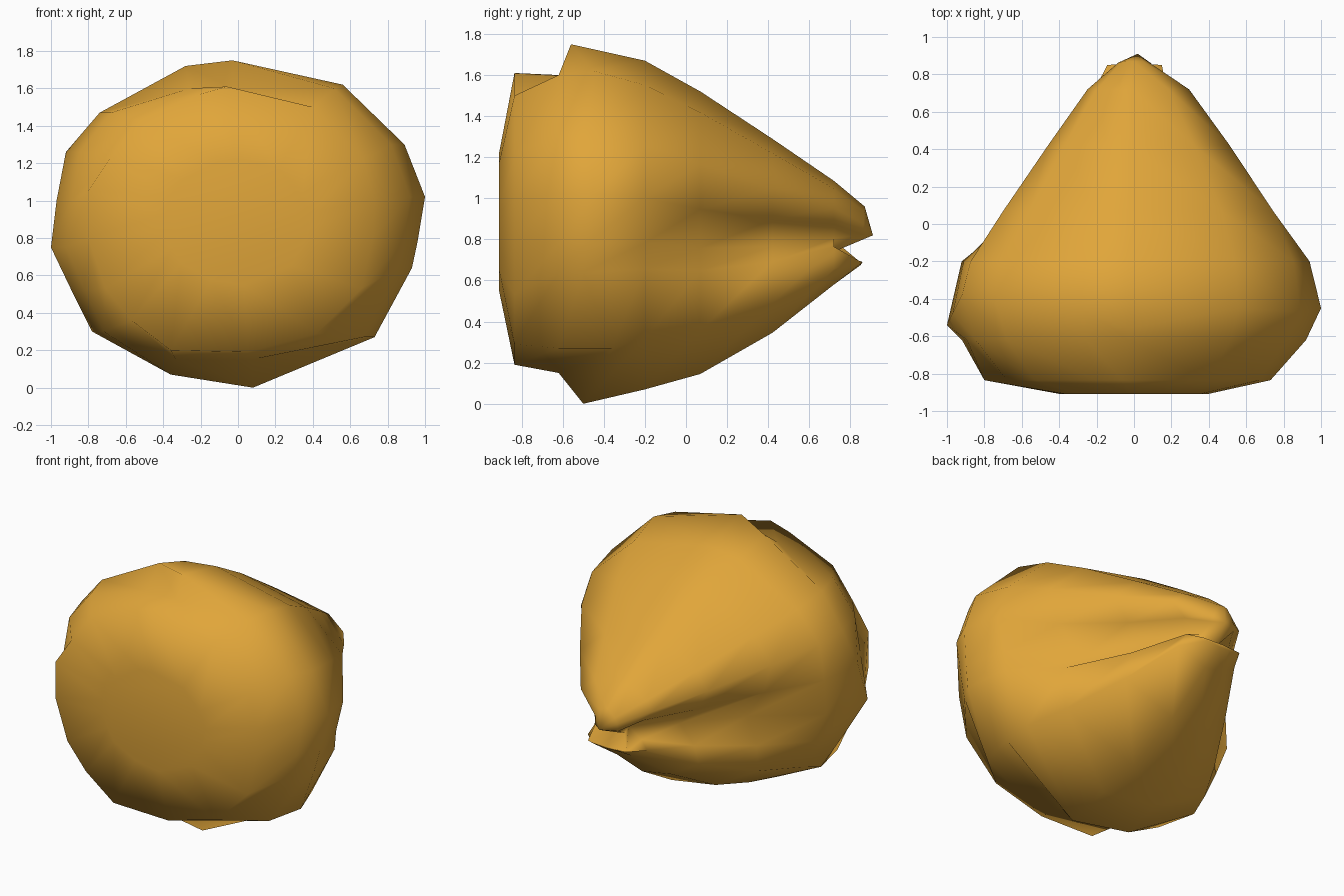
import bpy
import bmesh

if "Cube" in bpy.data.objects:
    bpy.data.objects.remove(bpy.data.objects["Cube"], do_unlink=True)

# Material
gold = bpy.data.materials.new("golden_yellow")
gold.use_nodes = True
colour = (0.75, 0.38, 0.042, 1.0)
gold.diffuse_color = colour
gold.node_tree.nodes["Principled BSDF"].inputs["Base Color"].default_value = colour

# Widest, slightly uneven cross-section (x, y, z), from the right-hand fold upward
FULL_HEIGHT = 1.75
girth = [(.96, -.48, .78), (1, -.45, 1.02), (.89, -.47, 1.3), (.56, -.45, 1.62),
         (-.03, -.56, 1.75), (-.28, -.45, 1.72), (-.74, -.42, 1.47), (-.92, -.38, 1.26),
         (-.97, -.48, 1), (-1, -.54, .75), (-.89, -.45, .52), (-.78, -.35, .3),
         (-.36, -.48, .07), (.08, -.5, 0), (.73, -.36, .27), (.93, -.5, .64)]

# Rim of the front face (x, z), in the same order
rim = [(.72, .8), (.73, 1), (.67, 1.22), (.4, 1.5), (-.06, 1.61), (-.2, 1.57),
       (-.53, 1.43), (-.68, 1.23), (-.8, 1.05), (-.8, .8), (-.71, .53), (-.57, .36),
       (-.36, .2), (.05, .19), (.42, .29), (.66, .53)]

COUNT = len(girth)
FOLD_A, FOLD_B = 0, 9
BESIDE_FOLD = (FOLD_A + 1, FOLD_B - 1, FOLD_B + 1, COUNT - 1)
SHOULDER = (2, 3, 14)


def pinch(index, depth):
    """Sink the fold fully and the slopes beside it less; swell the shoulders."""
    if index in (FOLD_A, FOLD_B):
        return 1 - depth
    if index in BESIDE_FOLD:
        return 1 - depth * 0.4
    if index in SHOULDER:
        return 1 + depth * 0.3
    return 1


def scaled_ring(y, width, low, high, depth):
    ring = []
    for i, (x, _, z) in enumerate(girth):
        height = low + (high - low) * z / FULL_HEIGHT
        ring.append((x * width * pinch(i, depth), y, height))
    return ring


def clamped_ring(y, width, low, high):
    """Cross-section with its top and bottom cut flat."""
    return [(x * width, y, min(max(z, low), high)) for x, _, z in girth]


def lip_ring():
    """Back end: narrow upper lip, wide lower lip, and the fold set in between."""
    ring = []
    for i, (x, _, z) in enumerate(girth):
        if i in (FOLD_A, FOLD_B):
            ring.append((x * 0.04, 0.72, 0.74))
        elif i < FOLD_B:
            t = (z - 1) / (FULL_HEIGHT - 1)
            ring.append((x * 0.09, 0.86 + 0.01 * t, 0.82 + 0.14 * t))
        else:
            ring.append((x * 0.16, 0.85, 0.675 + 0.025 * z))
    return ring


rings = [
    scaled_ring(-.91, .39, .55, 1.22, 0),
    [(x, -.835, z) for x, z in rim],
    clamped_ring(-.62, .92, .15, 1.6),
    girth,
    scaled_ring(-.2, .95, .07, 1.67, .03),
    scaled_ring(.07, .76, .145, 1.52, .33),
    scaled_ring(.42, .5, .345, 1.29, .5),
    scaled_ring(.72, .27, .58, 1.085, .75),
    lip_ring(),
]

# Body lofted through the rings
bm = bmesh.new()
loops = [[bm.verts.new(p) for p in ring] for ring in rings]
for a, b in zip(loops, loops[1:]):
    for i in range(COUNT):
        j = (i + 1) % COUNT
        bm.faces.new((a[i], a[j], b[j], b[i]))
bm.faces.new(loops[0])

# Each lip has a pointed tip and closes inward to the shared fold
back = loops[-1]
fold_a, fold_b = back[FOLD_A], back[FOLD_B]
upper_tip = bm.verts.new((.02, .91, .82))
lower_tip = bm.verts.new((0, .86, .69))
upper = back[FOLD_A + 1:FOLD_B]
lower = back[FOLD_B + 1:]
for lip, tip, start, end in ((upper, upper_tip, fold_a, fold_b),
                             (lower, lower_tip, fold_b, fold_a)):
    for p, q in zip(lip, lip[1:]):
        bm.faces.new((p, q, tip))
    bm.faces.new((tip, lip[-1], end))
    bm.faces.new((tip, end, start))
    bm.faces.new((tip, start, lip[0]))

bmesh.ops.recalc_face_normals(bm, faces=bm.faces[:])
for face in bm.faces:
    face.smooth = True

mesh = bpy.data.meshes.new("folded_body")
bm.to_mesh(mesh)
bm.free()
mesh.materials.append(gold)
body = bpy.data.objects.new("folded_body", mesh)
bpy.context.collection.objects.link(body)
